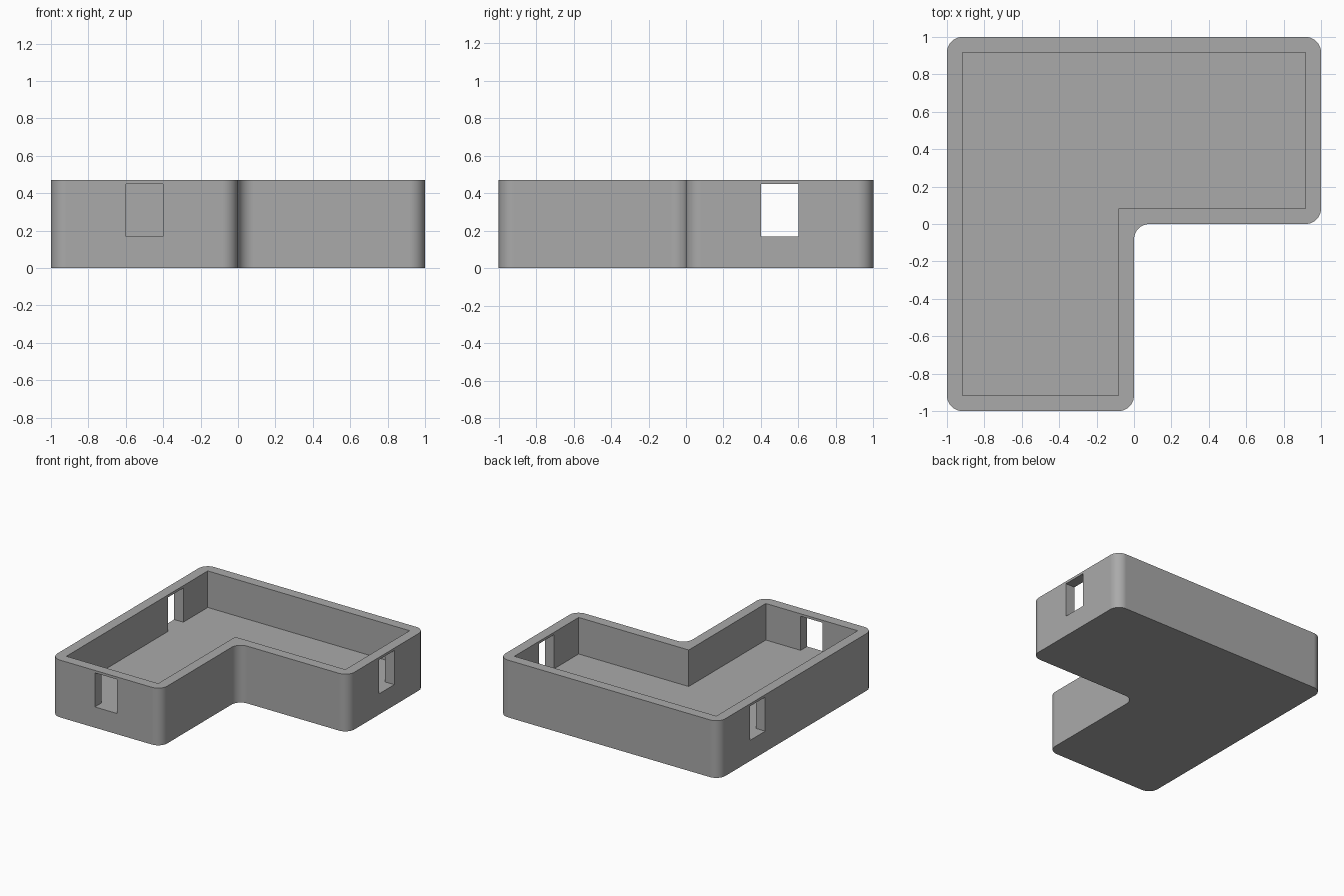
import bpy
import bmesh
from math import atan2, cos, pi, sin
from mathutils import Vector

cube = bpy.data.objects.get("Cube")
if cube:
    bpy.data.objects.remove(cube, do_unlink=True)

HEIGHT, FLOOR, WALL, RADIUS = 0.47, 0.17, 0.083, 0.083
WINDOW_TOP = 0.45

grey = bpy.data.materials.new("plain grey")
grey.use_nodes = True
colour = (0.4, 0.4, 0.4, 1)
grey.diffuse_color = colour
grey.node_tree.nodes["Principled BSDF"].inputs["Base Color"].default_value = colour


def fillet(points, radius, steps=10):
    """Round every right-angled corner of a closed outline."""
    result = []
    for i, corner in enumerate(points):
        to_prev = (points[i - 1] - corner).normalized()
        to_next = (points[(i + 1) % len(points)] - corner).normalized()
        centre = corner + (to_prev + to_next) * radius
        for s in range(steps + 1):
            a = s / steps * pi / 2
            result.append(centre - to_next * radius * cos(a) - to_prev * radius * sin(a))
    return result


def prism(name, outline, low, high):
    """Extrude a flat outline between two heights."""
    bm = bmesh.new()
    face = bm.faces.new([bm.verts.new((p.x, p.y, low)) for p in outline])
    top = bmesh.ops.extrude_face_region(bm, geom=[face])["geom"]
    verts = [v for v in top if isinstance(v, bmesh.types.BMVert)]
    bmesh.ops.translate(bm, verts=verts, vec=(0, 0, high - low))
    bmesh.ops.recalc_face_normals(bm, faces=bm.faces)
    mesh = bpy.data.meshes.new(name)
    bm.to_mesh(mesh)
    bm.free()
    mesh.materials.append(grey)
    obj = bpy.data.objects.new(name, mesh)
    bpy.context.collection.objects.link(obj)
    return obj


def l_shape(inset):
    """Outline of the L-shaped plan, moved inward by the inset."""
    e, c = 1 - inset, inset
    return [Vector(p) for p in ((-e, -e), (-c, -e), (-c, c), (e, c), (e, e), (-e, e))]


def box_outline(x, y, dx, dy):
    return [Vector((x + sx * dx, y + sy * dy))
            for sx, sy in ((-1, -1), (1, -1), (1, 1), (-1, 1))]


# Solid block with rounded vertical corners
tray = prism("l_shaped_tray", fillet(l_shape(0), RADIUS), 0, HEIGHT)

# Square-cornered pocket and one window in each end wall and the long side
cutters = [prism("pocket_cutter", l_shape(WALL), FLOOR, HEIGHT + 0.1)]
for x, y, dx, dy in ((-0.5, -1, 0.1, 0.13), (1, 0.5, 0.13, 0.1), (-1, 0.5, 0.13, 0.1)):
    cutters.append(prism("window_cutter", box_outline(x, y, dx, dy), FLOOR, WINDOW_TOP))

bpy.ops.object.select_all(action="DESELECT")
bpy.context.view_layer.objects.active = tray
tray.select_set(True)
for cutter in cutters:
    cutter.hide_render = True
    mod = tray.modifiers.new("cut", "BOOLEAN")
    mod.operation, mod.solver, mod.object = "DIFFERENCE", "EXACT", cutter
    bpy.ops.object.modifier_apply(modifier=mod.name)
    bpy.data.objects.remove(cutter, do_unlink=True)

# Smooth corners, crisp edges, flat walls
bpy.ops.object.shade_smooth_by_angle(angle=pi / 6)
weighted = tray.modifiers.new("flat walls", "WEIGHTED_NORMAL")
weighted.keep_sharp = True
